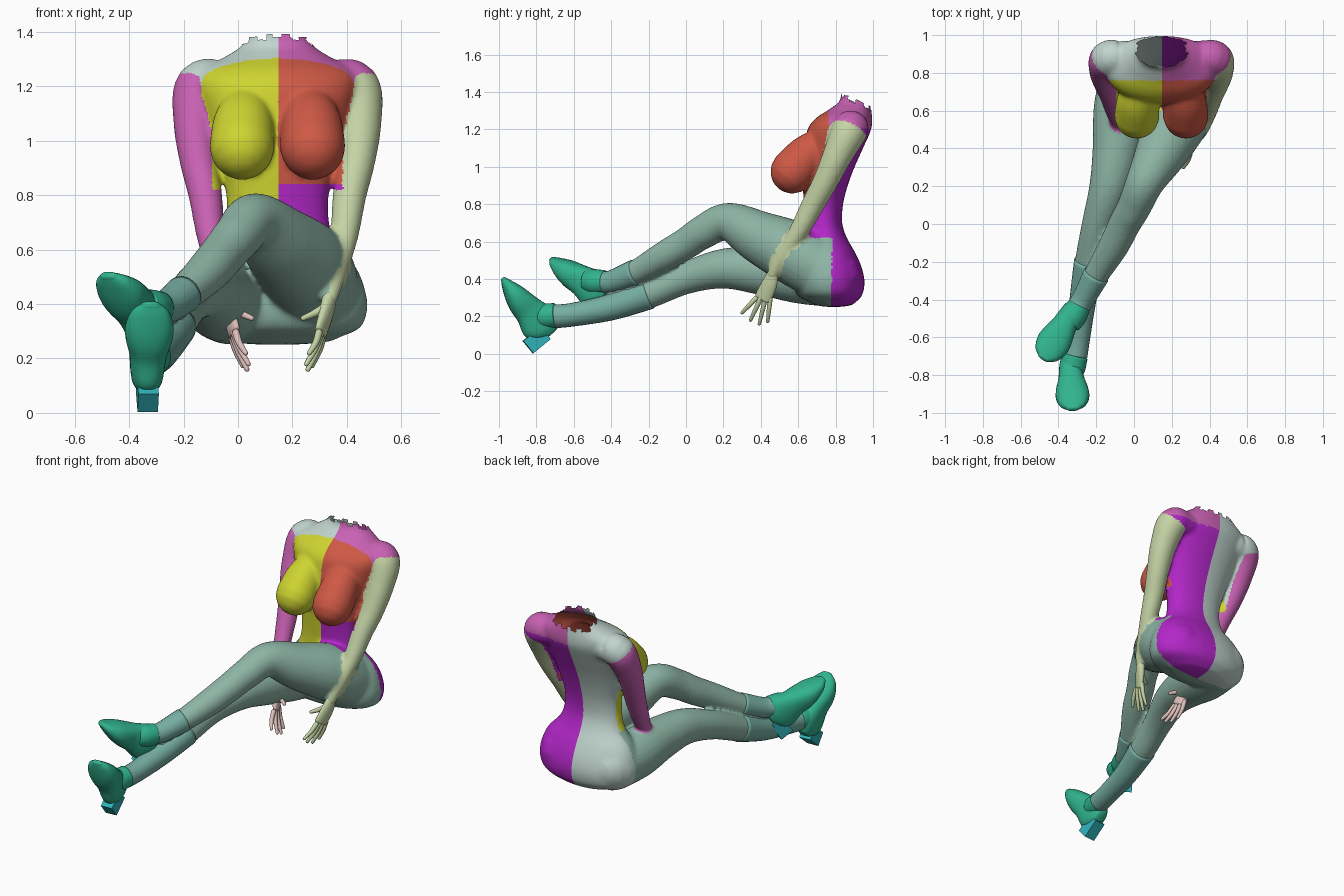
import bpy, bmesh, math
from mathutils import Vector

if "Cube" in bpy.data.objects:
    bpy.data.objects.remove(bpy.data.objects["Cube"])

CX = 0.145  # symmetry plane of the torso


def material(name, rgb):
    m = bpy.data.materials.new(name)
    m.diffuse_color = (*rgb, 1)
    m.use_nodes = True
    m.node_tree.nodes["Principled BSDF"].inputs["Base Color"].default_value = m.diffuse_color
    return m


def spline(rows, steps):
    """Catmull-Rom through rows of (x, y, z, half width, half thickness)."""
    P = [rows[0]] + list(rows) + [rows[-1]]
    out = []
    for i in range(1, len(P) - 2):
        for k in range(steps):
            t = k / steps
            out.append([0.5 * (2 * b + (c - a) * t + (2 * a - 5 * b + 4 * c - d) * t * t
                               + (3 * b - a - 3 * c + d) * t ** 3)
                        for a, b, c, d in zip(P[i - 1], P[i], P[i + 1], P[i + 2])])
    return out + [list(rows[-1])]


def tube(name, rows, mat=None, side=(1, 0, 0), axis=None, cap=None, power=1.0, n=24, steps=6):
    """Loft rounded sections along a path and close it with domed ends."""
    rows = [r if len(r) == 5 else (*r, r[3]) for r in rows]
    S = spline(rows, steps)
    pos = [Vector(s[:3]) for s in S]
    tan = [Vector(axis).normalized() if axis else
           (pos[min(i + 1, len(S) - 1)] - pos[max(i - 1, 0)]).normalized() for i in range(len(S))]
    rings = [(p, t, s[3], s[4]) for p, t, s in zip(pos, tan, S)]

    def dome(ring, sign):
        p, t, w, h = ring
        depth = min(w, h) if cap is None else cap
        return [(p + t * sign * depth * math.sin(a), t, w * math.cos(a), h * math.cos(a))
                for a in (math.radians(d) for d in (25, 50, 72))], p + t * sign * depth
    head, first = dome(rings[0], -1)
    tail, last = dome(rings[-1], 1)
    rings = head[::-1] + rings + tail
    bm = bmesh.new()
    loops = []
    for p, t, w, h in rings:
        u = Vector(side)
        u = (u - t * u.dot(t)).normalized()
        v = t.cross(u)
        loop = []
        for k in range(n):
            a = 2 * math.pi * k / n
            c, s = math.cos(a), math.sin(a)
            c, s = (math.copysign(abs(q) ** power, q) for q in (c, s))
            loop.append(bm.verts.new(p + u * w * c + v * h * s))
        loops.append(loop)
    for A, B in zip(loops, loops[1:]):
        for k in range(n):
            bm.faces.new((A[k], A[(k + 1) % n], B[(k + 1) % n], B[k]))
    for loop, point in ((loops[0], first), (loops[-1], last)):
        tip = bm.verts.new(point)
        for k in range(n):
            bm.faces.new((loop[k], loop[(k + 1) % n], tip))
    bmesh.ops.recalc_face_normals(bm, faces=bm.faces)
    for f in bm.faces:
        f.smooth = True
    me = bpy.data.meshes.new(name)
    bm.to_mesh(me)
    bm.free()
    if mat:
        me.materials.append(mat)
    ob = bpy.data.objects.new(name, me)
    bpy.context.collection.objects.link(ob)
    return ob


def flip(rows):
    return [(2 * CX - r[0], *r[1:]) for r in rows]


teal = material("teal", (0.27, 0.46, 0.38))
yellow = material("yellow", (0.62, 0.66, 0.03))
red = material("red", (0.62, 0.10, 0.06))
purple = material("purple", (0.45, 0.02, 0.58))
pale = material("pale", (0.53, 0.66, 0.62))
lime = material("lime", (0.56, 0.66, 0.38))
magenta = material("magenta", (0.58, 0.12, 0.45))
pink = material("pink", (0.72, 0.52, 0.50))
green = material("green", (0.03, 0.45, 0.27))
blue = material("blue", (0.03, 0.45, 0.50))
boot_teal = material("boot_teal", (0.18, 0.42, 0.36))

# Torso sections: z, y centre, half width, half depth
sections = [(.27, .79, .20, .11), (.31, .77, .30, .17), (.38, .765, .33, .19), (.46, .765, .32, .175),
            (.54, .76, .285, .145), (.62, .745, .215, .115), (.70, .735, .19, .10), (.80, .735, .188, .105),
            (.90, .745, .21, .12), (1.0, .765, .235, .137), (1.1, .79, .265, .157), (1.2, .82, .295, .17),
            (1.26, .845, .28, .15), (1.31, .88, .19, .11), (1.36, .905, .125, .08), (1.46, .905, .11, .075)]
parts = [tube("torso", [(CX, y, z, w, d) for z, y, w, d in sections], axis=(0, 0, 1), cap=.02, power=.92, n=40)]

# Breasts
bust = [(CX + .11, .74, 1.13, .09), (CX + .125, .65, 1.06, .112), (CX + .13, .57, .975, .12)]
parts += [tube("breast", b) for b in (bust, flip(bust))]

# Arms
arm = [(.33, .885, 1.21, .085), (.425, .875, 1.195, .097), (.447, .81, 1.06, .08), (.435, .745, .92, .068),
       (.41, .68, .80, .062), (.39, .60, .65, .052), (.357, .50, .50, .038), (.335, .462, .42, .031)]
arms = [arm, flip(arm)]
parts += [tube("arm", a) for a in arms]

# Legs: one stretched out low, one with raised knee crossing over it
low_leg = [(-.03, .78, .40, .15), (-.065, .6, .42, .15), (-.09, .4, .445, .13), (-.13, .2, .455, .107),
           (-.19, 0, .405, .086), (-.235, -.2, .32, .078), (-.27, -.4, .25, .066), (-.295, -.6, .21, .058),
           (-.31, -.7, .20, .058)]
high_leg = [(.30, .78, .41, .155), (.25, .6, .525, .172), (.155, .4, .62, .143), (.06, .225, .705, .103),
            (0, .09, .65, .09), (-.05, 0, .59, .085), (-.11, -.12, .52, .08), (-.2, -.27, .435, .066),
            (-.27, -.4, .385, .056), (-.31, -.46, .385, .055)]
parts += [tube("leg", leg) for leg in (low_leg, high_leg)]

# Fuse everything into one continuous skin
bm = bmesh.new()
for ob in parts:
    bm.from_mesh(ob.data)
    bpy.data.objects.remove(ob)
raw = bpy.data.meshes.new("raw_body")
bm.to_mesh(raw)
bm.free()
source = bpy.data.objects.new("body_source", raw)
bpy.context.collection.objects.link(source)
fuse = source.modifiers.new("fuse", "REMESH")
fuse.mode = "VOXEL"
fuse.voxel_size = .011
relax = source.modifiers.new("relax", "SMOOTH")
relax.factor, relax.iterations = .5, 8
bpy.context.view_layer.update()
mesh = bpy.data.meshes.new_from_object(source.evaluated_get(bpy.context.evaluated_depsgraph_get()))
bpy.data.objects.remove(source)
body = bpy.data.objects.new("body", mesh)
bpy.context.collection.objects.link(body)

# Ragged open neck, sloping down to the back
bm = bmesh.new()
bm.from_mesh(mesh)
gone = []
for f in bm.faces:
    x, y, z = f.calc_center_median()
    ragged = .009 * math.copysign(1, math.sin(9 * math.atan2(y - .905, x - CX)))
    if z > 1.385 - .45 * (y - .83) + ragged:
        gone.append(f)
bmesh.ops.delete(bm, geom=gone, context="FACES")

# Colour zones of the skin
mesh.materials.clear()
zones = [teal, yellow, red, purple, pale, lime, magenta]
samples = [[(Vector(s[:3]), s[3] + .012) for s in spline([(*r, r[3]) for r in a], 3)[4:]] for a in arms]
for f in bm.faces:
    f.smooth = True
    p = f.calc_center_median()
    right = p.x > CX
    path = samples[0 if right else 1]
    if any((p - q).length < r for q, r in path) and abs(p.x - CX) > (.24 if p.z > .82 else .19):
        f.material_index = 5 if right else 6
    elif p.z < .62 and p.y < .78 or p.z < .84 and p.y < .60:
        f.material_index = 0
    elif p.y < .76 and p.z > .6:
        f.material_index = (2 if p.z > .84 else 3) if right else 1
    else:
        f.material_index = 3 if right and p.z < 1.2 else 6 if right else 4
bm.to_mesh(mesh)
bm.free()
for m in zones:
    mesh.materials.append(m)

# Hands
palm = [(.337, .466, .43, .030, .026), (.325, .445, .37, .044, .024), (.303, .41, .295, .047, .018)]
fingers = [[(.318, .435, .385, .018), (.28, .42, .365, .014), (.24, .40, .348, .010)]]
for k, (x, y, z) in enumerate([(.262, .30, .22), (.252, .345, .18), (.257, .392, .16), (.272, .437, .173)]):
    base = Vector((.297 + .006 * k, .372 + .026 * k, .295))
    tip = Vector((x, y, z))
    mid = base.lerp(tip, .5) + Vector((.006, 0, 0))
    fingers.append([(*base, .014), (*mid, .0125), (*tip, .009)])
for label, change, mat, sx in (("right", lambda r: r, lime, .35), ("left", flip, pink, -.35)):
    tube(label + "_palm", change(palm), mat, side=(sx, .94, 0), cap=.012, n=16)
    for i, row in enumerate(fingers):
        tube(f"{label}_finger_{i}", change(row), mat, n=10, steps=4)

# Boot shafts drawn over the shins
for label, leg in (("low", low_leg[5:]), ("high", high_leg[7:])):
    tube(label + "_boot_shaft", [(x, y, z, r + .005) for x, y, z, r in leg], boot_teal, cap=.003)


# Shoes: sections along the foot as distance, bottom, top, half width
def shoe(label, heel, toe, ankle):
    H = Vector(heel)
    f = (Vector(toe) - H).normalized()
    n = (Vector((0, 0, 1)) - f * f.z).normalized()
    s = f.cross(n)
    prof = [(-.025, -.02, .09, .04), (.005, -.06, .115, .055), (.05, -.082, .135, .062), (.13, -.06, .108, .070),
            (.20, -.054, .09, .086), (.26, -.038, .075, .088), (.32, -.012, .052, .068), (.352, .006, .038, .036)]
    tube(label + "_shoe", [(*(H + f * a + n * (b + t) / 2), w, (t - b) / 2) for a, b, t, w in prof],
         green, side=s, axis=f, cap=.012, power=.85, n=28)
    tube(label + "_shoe_collar", ankle, green, cap=.006)
    # Block heel
    bm = bmesh.new()
    bmesh.ops.create_cube(bm, size=1)
    for v in bm.verts:
        a, b, c = v.co
        v.co = H + f * (-.010 + a * .085) + n * (-.045 + b * .12) + s * c * .075
    bmesh.ops.recalc_face_normals(bm, faces=bm.faces)
    me = bpy.data.meshes.new(label + "_heel")
    bm.to_mesh(me)
    bm.free()
    me.materials.append(blue)
    bpy.context.collection.objects.link(bpy.data.objects.new(label + "_heel", me))


shoe("low", (-.335, -.77, .11), (-.32, -.99, .38),
     [(-.31, -.70, .205, .066), (-.325, -.76, .20, .068), (-.332, -.79, .20, .06)])
shoe("high", (-.325, -.465, .298), (-.483, -.721, .486),
     [(-.29, -.435, .385, .062), (-.32, -.49, .385, .068), (-.345, -.53, .39, .06)])
